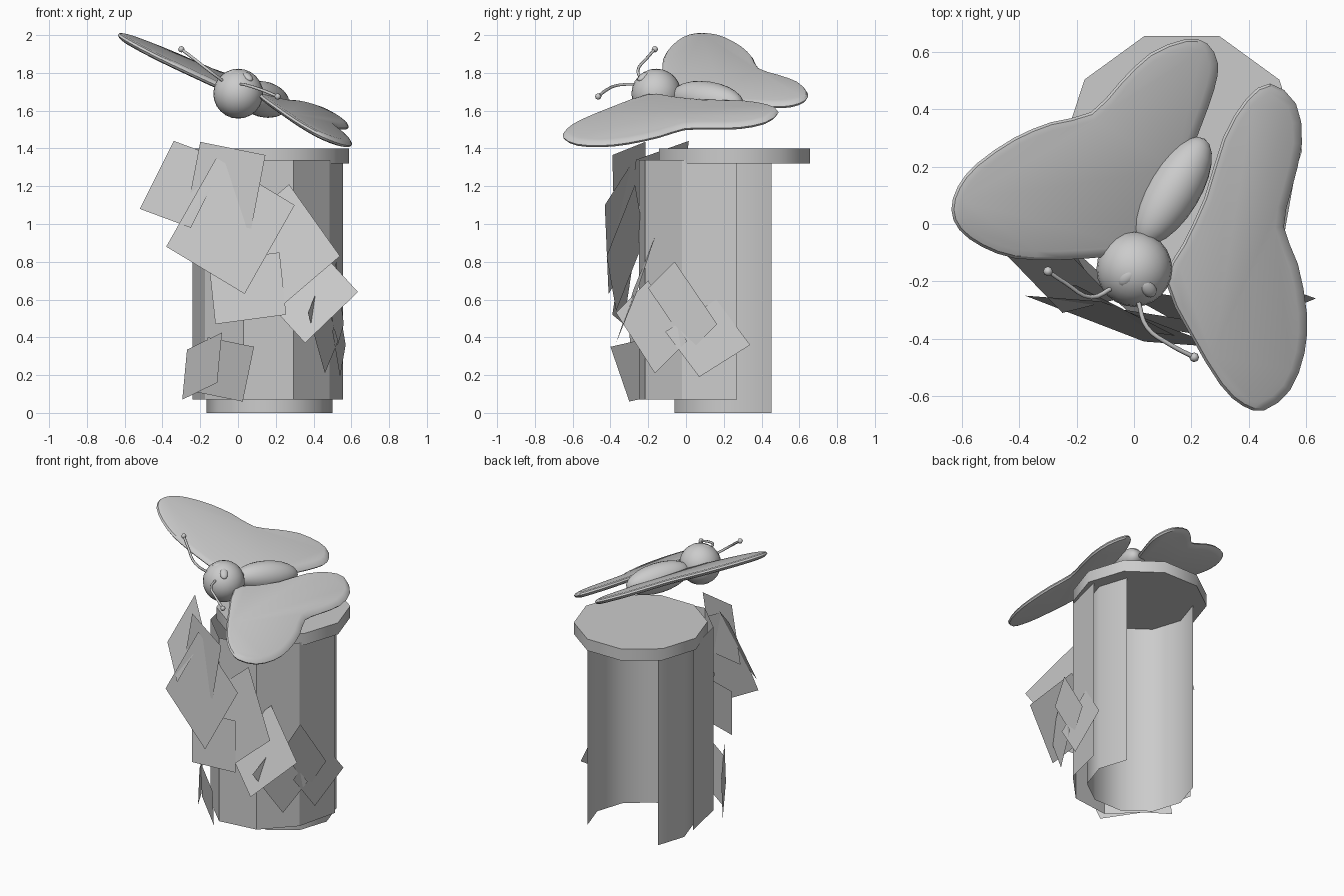
import bpy, bmesh
from math import cos, sin, radians
from mathutils import Vector

if "Cube" in bpy.data.objects:
    bpy.data.objects.remove(bpy.data.objects["Cube"])


def make(name, verts, faces, smooth=None):
    me = bpy.data.meshes.new(name)
    me.from_pydata([tuple(v) for v in verts], [], faces)
    bm = bmesh.new()
    bm.from_mesh(me)
    bmesh.ops.recalc_face_normals(bm, faces=bm.faces)
    bm.to_mesh(me)
    bm.free()
    ob = bpy.data.objects.new(name, me)
    bpy.context.collection.objects.link(ob)
    if smooth:
        bpy.ops.object.select_all(action='DESELECT')
        ob.select_set(True)
        bpy.context.view_layer.objects.active = ob
        bpy.ops.object.shade_smooth_by_angle(angle=radians(smooth))
    return ob


def wall(name, pts, z0, z1, smooth=None):
    """Open upright sheet following a plan path."""
    n = len(pts)
    verts = [(x, y, z) for z in (z0, z1) for x, y in pts]
    make(name, verts, [(i, i + 1, n + i + 1, n + i) for i in range(n - 1)], smooth)


def decagon(r, steps):
    return [(.167 + r * cos(radians(36 * i)), .257 + r * sin(radians(36 * i))) for i in steps]


def ball(name, loc, size, axis=(0, 0, 1), seg=24):
    bpy.ops.mesh.primitive_uv_sphere_add(segments=seg, ring_count=seg // 2, radius=1, location=loc)
    ob = bpy.context.object
    ob.name = name
    ob.scale = size
    ob.rotation_euler = Vector(axis).to_track_quat('Z', 'Y').to_euler()
    bpy.ops.object.shade_smooth()


# Stump: inner wall open at the back, front bark, overhanging top
wall("inner_trunk", decagon(.333, range(4, 12)), 0, 1.34, 40)
wall("front_bark", [(-.24, .265), (-.175, -.05), (.03, -.25), (.295, -.217), (.485, -.02), (.555, .27)], .07, 1.34)
rim = decagon(.42, range(10))
make("stump_top", [(x, y, z) for z in (1.32, 1.40) for x, y in rim],
     [(i, (i + 1) % 10, 10 + (i + 1) % 10, 10 + i) for i in range(10)]
     + [tuple(range(10)), tuple(range(10, 20))], 40)

# Leaf cards: three corners each, the fourth completes the parallelogram
front_cards = [
    ((-.34, .015, 1.44), (-.52, -.03, 1.08), (-.25, -.31, .98)),
    ((-.20, -.215, 1.435), (.145, -.39, 1.365), (.07, -.38, .975)),
    ((.30, -.43, 1.10), (.035, -.41, .63), (-.38, -.25, .88)),
    ((.27, -.27, 1.21), (.54, -.42, .83), (.20, -.37, .54)),
    ((-.12, -.33, .47), (.255, -.39, .52), (.22, -.34, .85)),
    ((.37, -.165, .93), (.635, -.26, .64), (.355, -.37, .37)),
    ((-.085, -.30, .425), (-.27, .0, .335), (-.295, .02, .07)),
    ((-.16, -.18, .40), (-.22, -.08, .11), (.025, -.30, .06)),
]
side_cards = [
    ((.44, -.20, .70), (.37, -.37, .53), (.46, -.165, .21)),
    ((.48, -.20, .66), (.52, -.06, .80), (.56, .165, .47)),
    ((.57, .34, .36), (.54, .07, .19), (.50, -.11, .43)),
]
for i, (a, b, c) in enumerate(front_cards + side_cards):
    a, b, c = Vector(a), Vector(b), Vector(c)
    make(f"leaf_{i + 1}", [a, b, c, a + c - b], [(0, 1, 2, 3)])


def wing(name, pts, plane):
    """Rounded flat slab on the plane z = a + b*x + c*y."""
    p = [Vector(q) for q in pts]
    n = len(p)
    out = []
    for i in range(n):  # Catmull-Rom midpoint smoothing
        out += [p[i], (9 * (p[i] + p[(i + 1) % n]) - p[i - 1] - p[(i + 2) % n]) / 16]
    m = len(out)
    a, b, c = plane
    turn = sum(out[i - 1].cross(out[i]) for i in range(m))
    inward = []
    for i in range(m):
        t = (out[(i + 1) % m] - out[i - 1]).normalized()
        inward.append(Vector((-t.y, t.x)) * (1 if turn > 0 else -1))
    rings = [(.03, -.02), (.009, -.013), (0, 0), (.009, .013), (.03, .02)]
    verts, faces = [], []
    for s, h in rings:
        for q, d in zip(out, inward):
            x, y = q + d * s
            verts.append((x, y, a + b * x + c * y + h))
    for r in range(len(rings) - 1):
        for i in range(m):
            j = (i + 1) % m
            faces.append((r * m + i, r * m + j, (r + 1) * m + j, (r + 1) * m + i))
    faces += [tuple(range(m)), tuple(range(4 * m, 5 * m))]
    make(name, verts, faces, 32)


# Butterfly wings
wing("left_wing", [(-.637, .05), (-.615, .13), (-.55, .21), (-.42, .30), (-.29, .355), (-.15, .39),
                   (-.05, .495), (.055, .595), (.18, .645), (.255, .63), (.293, .56), (.28, .47),
                   (.23, .33), (.17, .18), (.09, .02), (.0, -.10), (-.10, -.115), (-.26, -.125),
                   (-.415, -.12), (-.53, -.08), (-.61, -.02)], (1.695, -.47, .125))
wing("right_wing", [(.11, -.20), (.195, -.385), (.30, -.56), (.38, -.635), (.455, -.65), (.545, -.58),
                    (.595, -.45), (.603, -.31), (.572, -.14), (.523, -.01), (.55, .12), (.586, .28),
                    (.565, .42), (.475, .49), (.39, .435), (.31, .30), (.245, .09), (.17, -.07)],
     (1.757, -.48, .125))

# Head, body, eyes
ball("head", (.001, -.157, 1.69), (.132, .132, .132))
ball("body", (.135, .115, 1.66), (.095, .095, .215), (.20, .33, -.05))
ball("left_eye", (-.025, -.185, 1.80), (.026, .04, .018), (-.2, -.2, 1), 12)
ball("right_eye", (.05, -.225, 1.78), (.026, .04, .018), (.4, -.5, 1), 12)


# Antennae
def antenna(name, pts):
    cu = bpy.data.curves.new(name, 'CURVE')
    cu.dimensions = '3D'
    cu.bevel_depth = .008
    cu.bevel_resolution = 1
    cu.resolution_u = 4
    sp = cu.splines.new('BEZIER')
    sp.bezier_points.add(len(pts) - 1)
    for bp, q in zip(sp.bezier_points, pts):
        bp.co = q
        bp.handle_left_type = bp.handle_right_type = 'AUTO'
    bpy.context.collection.objects.link(bpy.data.objects.new(name, cu))
    ball(name + "_tip", pts[-1], (.017, .017, .017), seg=8)


antenna("left_antenna", [(-.07, -.22, 1.75), (-.15, -.255, 1.81), (-.24, -.205, 1.88), (-.30, -.165, 1.925)])
antenna("right_antenna", [(.015, -.27, 1.74), (.045, -.36, 1.735), (.125, -.42, 1.71), (.21, -.465, 1.675)])
